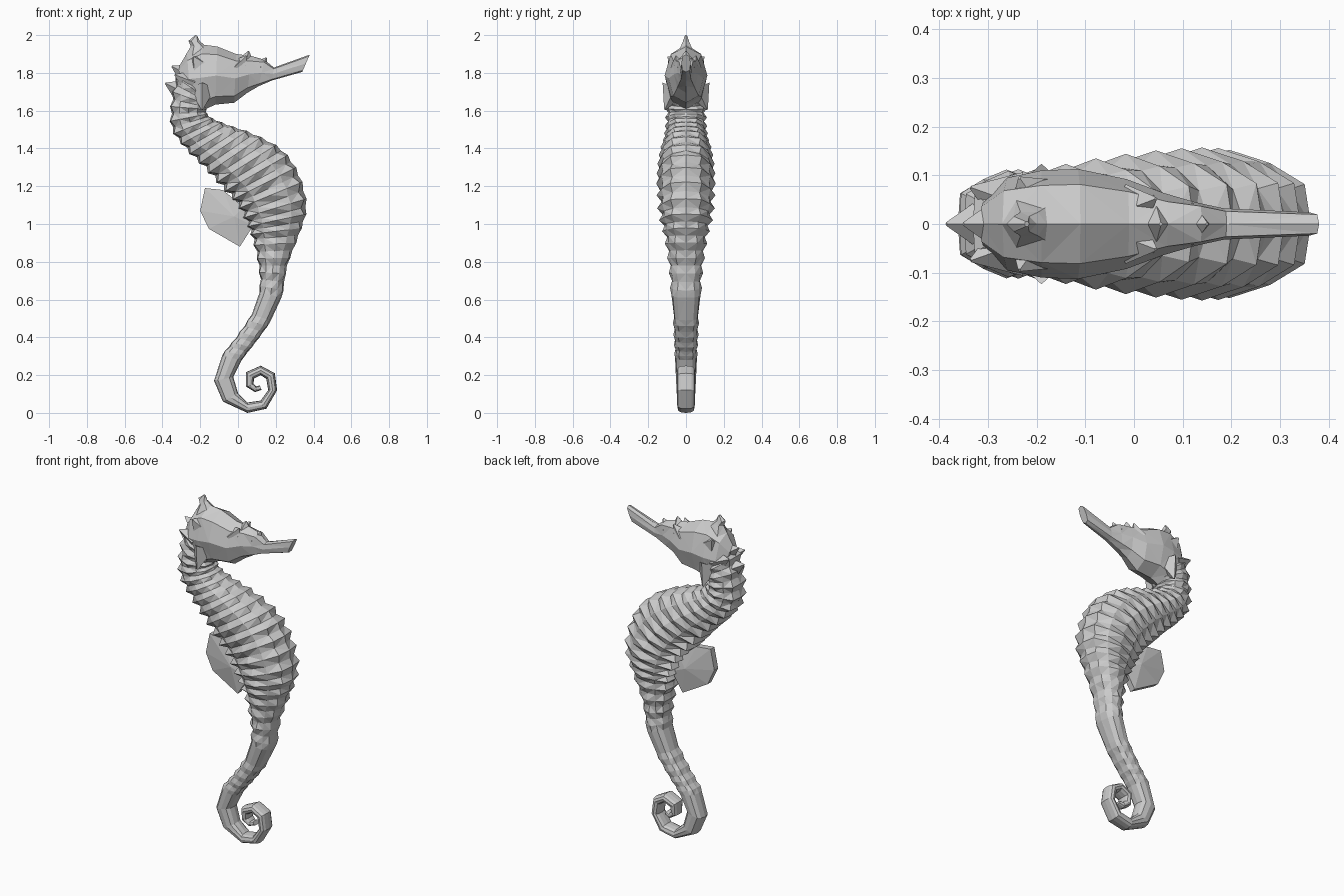
import bpy, bmesh, math
from mathutils import Vector

if "Cube" in bpy.data.objects:
    bpy.data.objects.remove(bpy.data.objects["Cube"])


def finish(name, bm):
    bmesh.ops.recalc_face_normals(bm, faces=bm.faces)
    bmesh.ops.triangulate(bm, faces=[f for f in bm.faces if len(f.verts) == 4])
    me = bpy.data.meshes.new(name)
    bm.to_mesh(me)
    bm.free()
    ob = bpy.data.objects.new(name, me)
    bpy.context.collection.objects.link(ob)
    return ob


def spline(p0, p1, p2, p3, t):
    return [0.5 * (2 * b + (c - a) * t + (2 * a - 5 * b + 4 * c - d) * t * t
                   + (3 * b - a - 3 * c + d) * t ** 3)
            for a, b, c, d in zip(p0, p1, p2, p3)]


def loft(name, rings, sides, scale=lambda i, k: 1, power=lambda i: 0.95):
    """Skin rings of (upper x, upper z, lower x, lower z, half width)."""
    bm = bmesh.new()
    loops = []
    for i, (bx, bz, fx, fz, w) in enumerate(rings):
        c = Vector(((bx + fx) / 2, 0, (bz + fz) / 2))
        h = Vector(((bx - fx) / 2, 0, (bz - fz) / 2))
        loop = []
        for k in range(sides):
            a = math.tau * k / sides
            co, si = [math.copysign(abs(v) ** power(i), v) for v in (math.cos(a), math.sin(a))]
            loop.append(bm.verts.new(c + (h * co + Vector((0, w * si, 0))) * scale(i, k)))
        loops.append(loop)
    for a, b in zip(loops, loops[1:]):
        for k in range(sides):
            j = (k + 1) % sides
            bm.faces.new((a[k], a[j], b[j], b[k]))
    bm.faces.new(loops[0])
    bm.faces.new(loops[-1])
    return finish(name, bm)


def spike(name, base, tip, r, sides=4):
    base, tip = Vector(base), Vector(tip)
    d = tip - base
    bm = bmesh.new()
    bmesh.ops.create_cone(bm, cap_ends=True, segments=sides, radius1=r, radius2=0.004, depth=d.length)
    rot = d.to_track_quat('Z', 'Y').to_matrix()
    for v in bm.verts:
        v.co = rot @ v.co + (base + tip) / 2
    return finish(name, bm)


# Body and curled tail: back point, belly point, half width
torso = [
    (-.32, 1.80, -.17, 1.68, .095), (-.35, 1.66, -.17, 1.62, .105),
    (-.35, 1.51, -.155, 1.57, .105), (-.275, 1.40, -.06, 1.525, .112),
    (-.175, 1.30, .08, 1.475, .132), (-.085, 1.20, .23, 1.39, .145),
    (-.005, 1.11, .32, 1.26, .148), (.045, 1.01, .36, 1.09, .14),
    (.08, .92, .32, .94, .112), (.11, .78, .26, .78, .09),
    (.115, .64, .23, .61, .077)]
tail = [
    (.07, .52, .175, .49, .068), (-.01, .40, .09, .37, .063),
    (-.085, .30, .02, .28, .058), (-.127, .17, -.025, .19, .053),
    (-.08, .06, 0, .105, .048), (.05, 0, .05, .055, .045),
    (.15, .022, .12, .065, .047), (.207, .12, .16, .12, .047),
    (.195, .21, .15, .18, .047), (.12, .25, .12, .2, .047),
    (.042, .215, .085, .182, .044), (.042, .14, .082, .155, .038),
    (.09, .11, .095, .14, .032), (.125, .122, .115, .145, .025)]
st = torso + tail
rings, amps = [], []
for i in range(len(st) - 1):
    n = 4 if i < 10 or i in (11, 12) else 1
    amp = 1.0 if i < 10 else 0.7 if n == 4 else 0.0
    for s in range(n):
        rings.append(spline(st[max(i - 1, 0)], st[i], st[i + 1], st[min(i + 2, len(st) - 1)], s / n))
        amps.append(amp * (1 if s % 2 else -1))
rings.append(st[-1])
amps.append(0)


def ribs(i, k):
    """Raised rib on every other ring, pulled out to points along the ridges."""
    m = min(k, 12 - k)                      # 0 back ... 6 belly
    if amps[i] > 0:
        return 1 + amps[i] * (.06, .16, .0, .06, .0, .10, .04)[m]
    return 1 + amps[i] * (.07, .06, .05, .11, .05, .05, .02)[m]


loft("body_and_tail", rings, 12, ribs, lambda i: .95 if i < 40 else .75)

# Head and snout: top point, bottom point, half width
head = [
    (-.315, 1.83, -.30, 1.70, .05), (-.27, 1.905, -.25, 1.63, .095),
    (-.19, 1.95, -.19, 1.60, .11), (-.11, 1.94, -.12, 1.632, .113),
    (-.01, 1.9, -.02, 1.642, .092), (.07, 1.89, .05, 1.695, .064),
    (.14, 1.87, .11, 1.73, .045), (.19, 1.828, .18, 1.76, .032),
    (.38, 1.897, .34, 1.805, .024)]
loft("head_and_snout", head, 8, power=lambda i: .95 if i < 6 else .6)

# Crown
loft("crown", [(-.28, 1.89, -.12, 1.90, .055), (-.25, 1.94, -.18, 1.95, .028),
               (-.262, 1.97, -.20, 1.965, .018), (-.225, 2.0, -.215, 1.995, .006)], 6)

# Bumps on the snout and nape
spike("snout_bump", (.04, 0, 1.84), (.055, 0, 1.915), .06)
spike("nose_bump", (.12, 0, 1.83), (.15, 0, 1.88), .045)
spike("nape_spike_upper", (-.25, 0, 1.78), (-.35, 0, 1.835), .075)
spike("nape_spike_lower", (-.27, 0, 1.69), (-.385, 0, 1.745), .085)

# Paired brow, cheek and neck spikes
for side, s in (("left", 1), ("right", -1)):
    spike("brow_spike_" + side, (.0, .035 * s, 1.83), (.045, .052 * s, 1.89), .05)
    spike("cheek_spike_" + side, (-.19, .06 * s, 1.72), (-.19, .112 * s, 1.605), .07)
    spike("neck_spike_" + side, (-.25, .045 * s, 1.75), (-.335, .075 * s, 1.79), .065)
    spike("temple_spike_" + side, (-.2, .045 * s, 1.83), (-.235, .095 * s, 1.885), .075)

# Dorsal fin: a faceted fan
fin = [(-.08, 1.18), (-.175, 1.19), (-.2, 1.07), (-.155, .975), (.01, .88), (.08, .99), (.03, 1.09)]
bm = bmesh.new()
edge = [[bm.verts.new((x, s * .018, z)) for x, z in fin] for s in (1, -1)]
for loop, s in zip(edge, (1, -1)):
    mid = bm.verts.new((-.02, s * .04, 1.04))
    for k in range(len(fin)):
        bm.faces.new((loop[k], loop[k - 1], mid))
for k in range(len(fin)):
    bm.faces.new((edge[0][k], edge[0][k - 1], edge[1][k - 1], edge[1][k]))
finish("dorsal_fin", bm)
